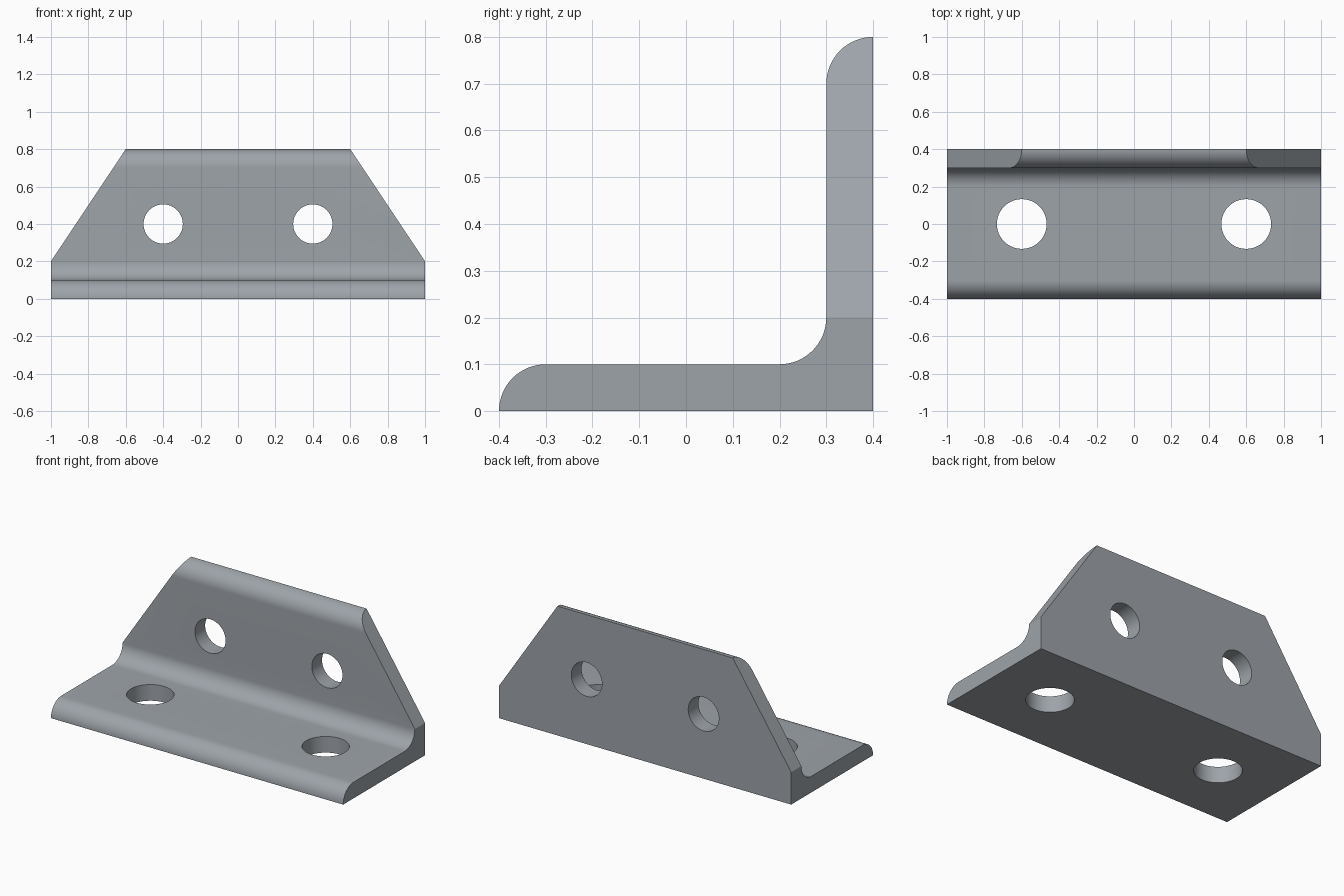
import bpy, bmesh
from math import sin, cos, radians
from mathutils import Vector

if "Cube" in bpy.data.objects:
    bpy.data.objects.remove(bpy.data.objects["Cube"])


def arc(cx, cy, r, a0, a1, n=16):
    return [(cx + r * cos(radians(a0 + (a1 - a0) * i / n)),
             cy + r * sin(radians(a0 + (a1 - a0) * i / n))) for i in range(n + 1)]


def prism(name, points, direction):
    """Extrude a closed 3D outline along a direction."""
    bm = bmesh.new()
    face = bm.faces.new([bm.verts.new(p) for p in points])
    top = bmesh.ops.extrude_face_region(bm, geom=[face])["geom"]
    bmesh.ops.translate(bm, vec=Vector(direction),
                        verts=[v for v in top if isinstance(v, bmesh.types.BMVert)])
    bmesh.ops.recalc_face_normals(bm, faces=bm.faces)
    mesh = bpy.data.meshes.new(name)
    bm.to_mesh(mesh)
    bm.free()
    obj = bpy.data.objects.new(name, mesh)
    bpy.context.collection.objects.link(obj)
    return obj


def cut(target, cutter, operation="DIFFERENCE"):
    cutter.hide_render = True
    bpy.context.view_layer.objects.active = target
    mod = target.modifiers.new(cutter.name, "BOOLEAN")
    mod.object, mod.operation, mod.solver = cutter, operation, "EXACT"
    bpy.ops.object.modifier_apply(modifier=mod.name)
    bpy.data.objects.remove(cutter)


# L-shaped section with rounded tips and inner fillet
section = (arc(-0.3, 0, 0.1, 180, 90) + arc(0.2, 0.2, 0.1, -90, 0)
           + arc(0.4, 0.7, 0.1, 180, 90) + [(0.4, 0)])
bracket = prism("angle_bracket", [(-1, y, z) for y, z in section], (2, 0, 0))

# Sloped ends of the upright flange
slope = [(-1.2, -0.1), (1.2, -0.1), (0.6 - 0.2 / 3, 0.9), (-0.6 + 0.2 / 3, 0.9)]
cut(bracket, prism("slope_outline", [(x, -0.6, z) for x, z in slope], (0, 1.2, 0)),
    "INTERSECT")

# Bolt holes in both flanges
for side in (-1, 1):
    upright = arc(side * 0.4, 0.4, 0.105, 0, 360, 48)[:-1]
    cut(bracket, prism("upright_hole", [(x, 0.25, z) for x, z in upright], (0, 0.25, 0)))
    base = arc(side * 0.6, 0, 0.133, 0, 360, 48)[:-1]
    cut(bracket, prism("base_hole", [(x, y, -0.05) for x, y in base], (0, 0, 0.2)))

# Blue-grey steel
steel = bpy.data.materials.new("steel")
steel.diffuse_color = (0.34, 0.37, 0.40, 1)
steel.use_nodes = True
steel.node_tree.nodes["Principled BSDF"].inputs["Base Color"].default_value = steel.diffuse_color
bracket.data.materials.clear()
bracket.data.materials.append(steel)

# Smooth curves, crisp edges
bpy.ops.object.select_all(action="DESELECT")
bracket.select_set(True)
bpy.context.view_layer.objects.active = bracket
bpy.ops.object.shade_smooth_by_angle(angle=radians(25))
